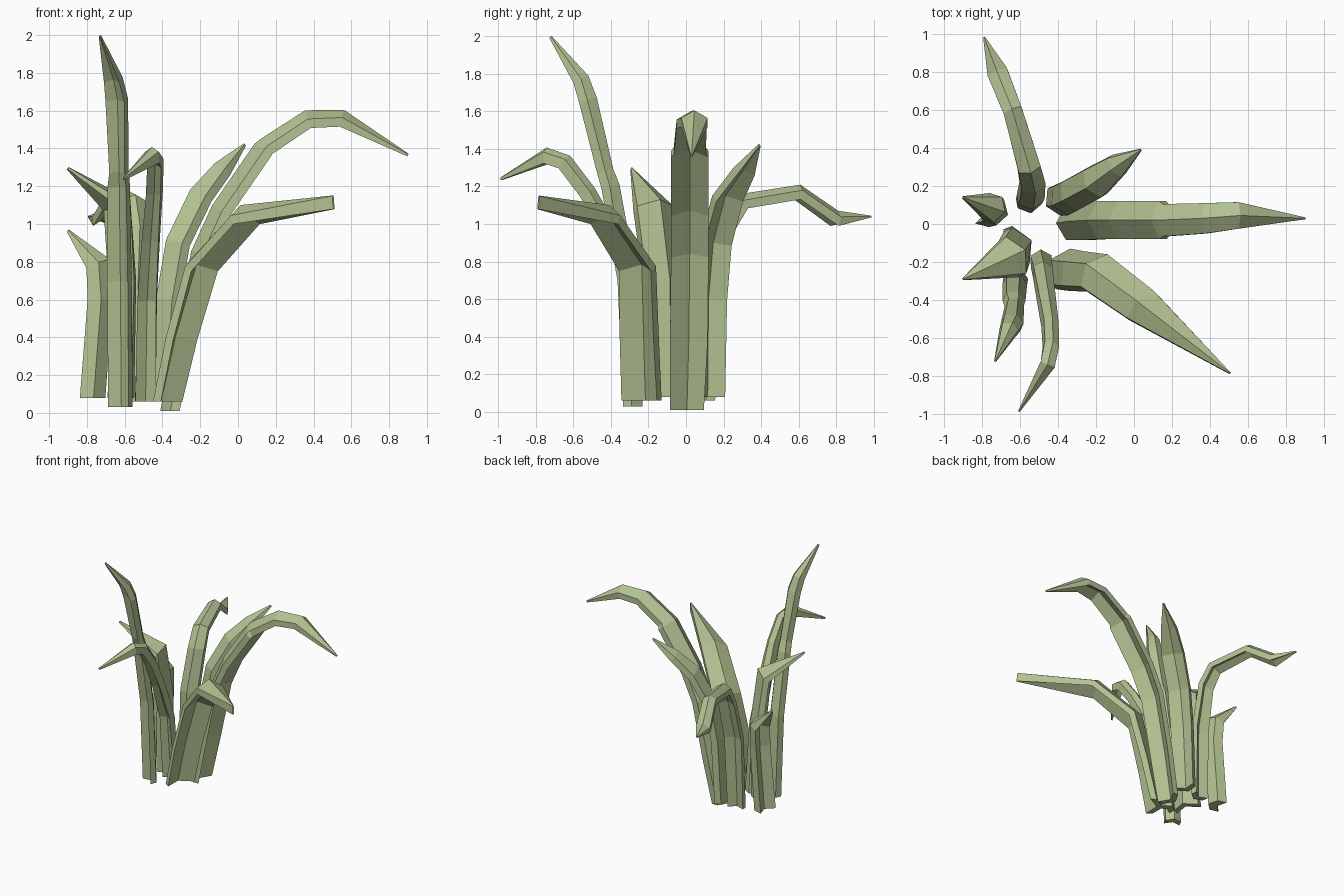
import bpy, bmesh
from math import radians, sin, cos
from mathutils import Vector

cube = bpy.data.objects.get("Cube")
if cube:
    bpy.data.objects.remove(cube)

green = bpy.data.materials.new("pale leaf green")
green.use_nodes = True
colour = (0.45, 0.54, 0.29, 1)
green.diffuse_color = colour
bsdf = green.node_tree.nodes["Principled BSDF"]
bsdf.inputs["Base Color"].default_value = colour
bsdf.inputs["Roughness"].default_value = 0.9


def blade(name, yaw, rings, thick=0.05, tip=0.012):
    """Loft a thick chevron section along (x, y, z, half width) rings."""
    bm = bmesh.new()
    pts = [Vector(r[:3]) for r in rings]
    last = len(pts) - 1
    loops = []
    for i, p in enumerate(pts):
        a = radians(yaw[0] + (yaw[1] - yaw[0]) * i / last)
        side = Vector((-sin(a), cos(a), 0))
        # average direction of the neighbouring segments
        before = (p - pts[i - 1]).normalized() if i else Vector()
        after = (pts[i + 1] - p).normalized() if i < last else Vector()
        up = (before + after).cross(side).normalized()
        if i == 0:
            up.z = 0
        w = rings[i][3]
        t = tip if i == last else thick
        d = 0.6 * w
        section = ((-w, -d), (0, d), (w, -d))
        top = [p + side * u + up * (v + t) / 2 for u, v in section]
        low = [q - up * t for q in reversed(top)]
        loops.append([bm.verts.new(q) for q in top + low])
    for a, b in zip(loops, loops[1:]):
        for k in range(6):
            j = (k + 1) % 6
            bm.faces.new((a[k], a[j], b[j], b[k]))
    # chevron end caps, split along the ridge
    for ring in (loops[0], loops[-1]):
        bm.faces.new((ring[0], ring[1], ring[4], ring[5]))
        bm.faces.new((ring[1], ring[2], ring[3], ring[4]))
    bmesh.ops.recalc_face_normals(bm, faces=bm.faces)
    mesh = bpy.data.meshes.new(name)
    bm.to_mesh(mesh)
    bm.free()
    mesh.materials.append(green)
    obj = bpy.data.objects.new(name, mesh)
    bpy.context.collection.objects.link(obj)


# Long arching blade on the left
blade("arching_left_blade", (0, 0), [
    (-.36, .005, .01, .09), (-.29, .015, .38, .1), (-.195, .02, .84, .1),
    (-.09, .02, 1.07, .1), (.13, .02, 1.39, .1), (.15, .02, 1.41, .085),
    (.37, .03, 1.555, .08), (.55, .045, 1.56, .07), (.9, .03, 1.365, .005)])

# Broad blade bending to the front left
blade("front_left_blade", (-31, -48), [
    (-.4, -.22, .06, .11), (-.325, -.23, .4, .11), (-.215, -.24, .78, .11),
    (.03, -.42, 1.05, .1), (.505, -.785, 1.115, .005)], tip=.07)

# Broad upright blade at the back left
blade("back_left_blade", (26, 38), [
    (-.42, .115, .08, .08), (-.39, .12, .6, .085), (-.34, .145, .9, .085),
    (-.22, .21, 1.15, .085), (-.1, .3, 1.29, .06), (.035, .39, 1.42, .005)])

# Long drooping blade at the back
blade("back_blade", (100, 116), [
    (-.55, .1, .06, .065), (-.54, .12, .65, .07), (-.53, .2, .98, .065),
    (-.55, .29, 1.12, .06), (-.64, .6, 1.17, .05), (-.72, .8, 1.03, .055),
    (-.79, .985, 1.04, .005)], tip=.006)

# Pointed blades on the right
blade("upper_right_blade", (203, 212), [
    (-.6, -.1, .08, .1), (-.59, -.11, .7, .105), (-.615, -.16, 1.1, .11),
    (-.9, -.29, 1.295, .005)])
blade("lower_right_blade", (165, 160), [
    (-.76, .06, .08, .075), (-.72, .065, .6, .07), (-.73, .08, .79, .07),
    (-.9, .14, .965, .005)], thick=.075)

# Tallest blade, standing at the front right
blade("tall_front_blade", (245, 245), [
    (-.615, -.27, .03, .06), (-.62, -.3, .7, .06), (-.625, -.39, 1.2, .055),
    (-.625, -.42, 1.28, .045), (-.635, -.51, 1.66, .055),
    (-.655, -.55, 1.77, .045), (-.73, -.72, 1.995, .005)], thick=.05)

# Narrow hooked blade at the front
blade("hooked_front_blade", (272, 238), [
    (-.49, -.18, .06, .055), (-.48, -.24, .6, .05), (-.46, -.38, .92, .045),
    (-.44, -.52, 1.17, .04), (-.435, -.64, 1.33, .04),
    (-.455, -.74, 1.365, .04), (-.605, -.985, 1.24, .005)], thick=.06)
